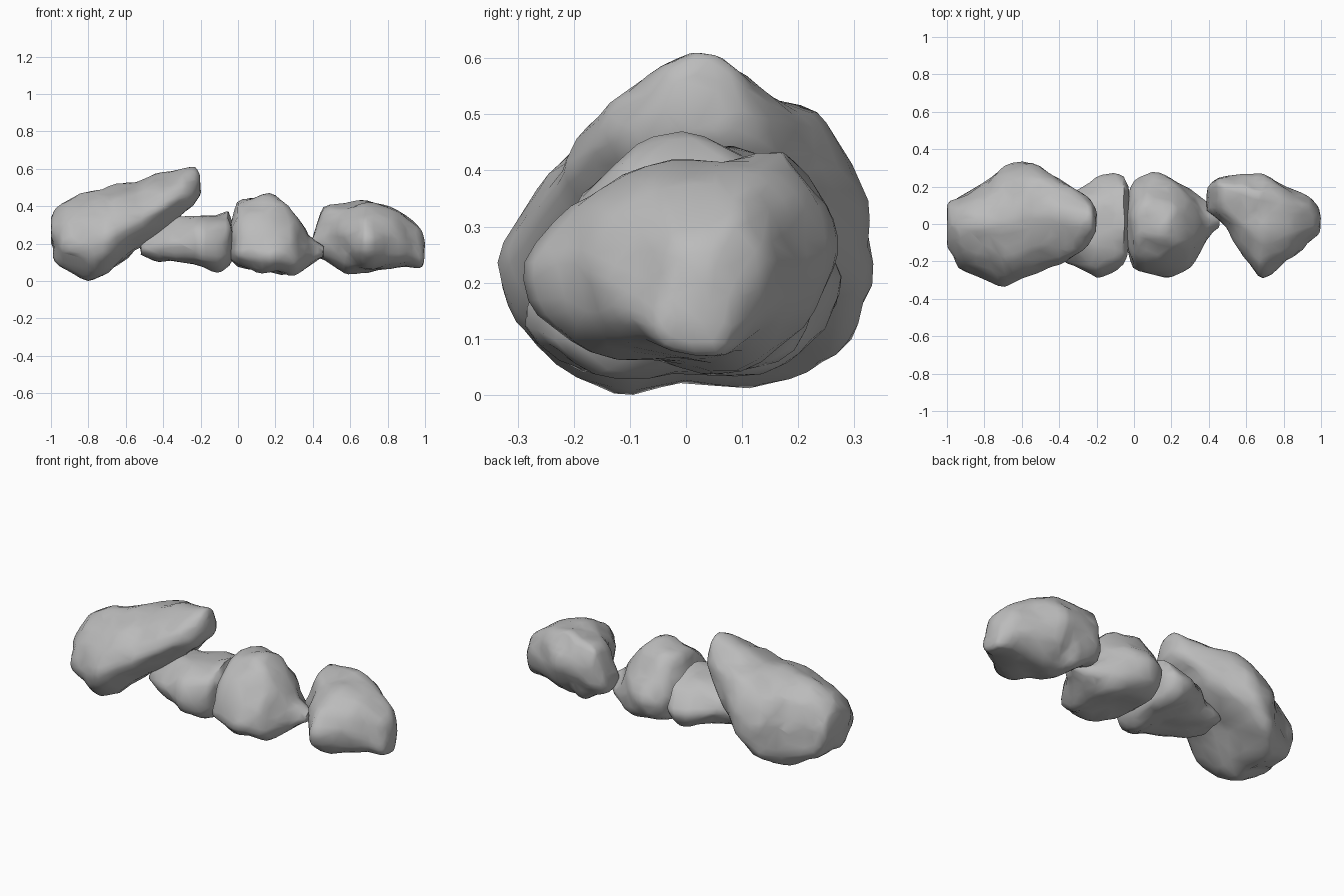
import bpy
import bmesh
import math
from mathutils import Vector, noise

if "Cube" in bpy.data.objects:
    bpy.data.objects.remove(bpy.data.objects["Cube"], do_unlink=True)

stone = bpy.data.materials.new("stone grey")
stone.use_nodes = True
stone.diffuse_color = (0.5, 0.5, 0.5, 1)
stone.node_tree.nodes["Principled BSDF"].inputs["Base Color"].default_value = stone.diffuse_color

STEPS = 3
BUMP = 0.022


def smooth_rows(rows, closed=False):
    """Fill in rows along a soft curve through the given ones."""
    rows = [Vector(row) for row in rows]
    count = len(rows)
    filled = []
    for i in range(count if closed else count - 1):
        if closed:
            a, b, c, d = (rows[(i + k) % count] for k in (-1, 0, 1, 2))
        else:
            a, b, c, d = (rows[min(max(i + k, 0), count - 1)] for k in (-1, 0, 1, 2))
        for step in range(STEPS):
            t = step / STEPS
            enter, leave = (c - a) / 3, (d - b) / 3
            rise = t * t * (3 - 2 * t)
            filled.append(b + (c - b) * rise
                          + enter * t * (1 - t) ** 2 - leave * t * t * (1 - t))
    return filled if closed else filled + [rows[-1]]


def rock(name, stations, profile):
    """Loft a unit profile through x, y range, z range stations (hundredths),
    roughen the skin and simplify it into soft facets."""
    outline = smooth_rows([(u / 100, v / 100) for u, v in profile], closed=True)
    bm = bmesh.new()
    rings = []
    for station in smooth_rows(stations):
        x, y0, y1, z0, z1 = (value / 100 for value in station)
        rings.append([bm.verts.new((x, (y0 + y1) / 2 + (y1 - y0) / 2 * u,
                                    (z0 + z1) / 2 + (z1 - z0) / 2 * v))
                      for u, v in outline])
    for a, b in zip(rings, rings[1:]):
        for i in range(len(outline)):
            bm.faces.new((a[i - 1], a[i], b[i], b[i - 1]))
    for end in (rings[0], rings[-1]):
        bm.faces.new(end)
    bmesh.ops.recalc_face_normals(bm, faces=bm.faces)
    bm.normal_update()
    shifts = [(v, v.normal * BUMP * noise.noise(v.co * 9)) for v in bm.verts]
    for vert, shift in shifts:
        vert.co += shift
        vert.co.z = max(vert.co.z, 0)
        vert.co.x = min(max(vert.co.x, -1), 1)
    mesh = bpy.data.meshes.new(name)
    bm.to_mesh(mesh)
    bm.free()
    mesh.materials.append(stone)
    obj = bpy.data.objects.new(name, mesh)
    bpy.context.collection.objects.link(obj)
    bpy.ops.object.select_all(action="DESELECT")
    obj.select_set(True)
    bpy.context.view_layer.objects.active = obj
    facets = obj.modifiers.new("facets", "DECIMATE")
    facets.ratio = 0.5
    bpy.ops.object.modifier_apply(modifier=facets.name)
    bpy.ops.object.shade_smooth_by_angle(angle=math.radians(50))


# Large slab leaning up over its neighbour
rock("leaning_slab", [
    (-100, -8, 10, 19, 34), (-98, -15, 12, 13, 38), (-93, -23, 14, 7, 43),
    (-80, -29, 22, 0, 47), (-69, -33, 31, 4, 50), (-55, -27, 33, 16, 53),
    (-40, -21, 25, 26, 58), (-30, -16, 18, 35, 59), (-23, -9, 12, 40, 61),
    (-20, -4, 6, 47, 57)],
    [(98, 0), (98, -62), (78, -94), (10, -93), (-25, -100), (-60, -86),
     (-90, -50), (-100, -15), (-84, 35), (-50, 75), (0, 100), (38, 93),
     (70, 70), (90, 38)])

# Small wedge under the slab
rock("wedge_rock", [
    (-52, -10, 8, 14, 22), (-42, -18, 12, 11, 28), (-32, -22, 17, 10, 34),
    (-20, -29, 24, 8, 35), (-11, -27, 28, 6, 35), (-5, -22, 26, 8, 37),
    (-3, -10, 20, 14, 30)],
    [(100, -10), (78, 50), (35, 95), (-30, 100), (-75, 55), (-100, -10),
     (-85, -70), (-40, -100), (20, -90), (78, -72)])

# Upright middle boulder, narrower at the top
rock("middle_boulder", [
    (-4, -12, 10, 12, 30), (0, -23, 23, 7, 42), (10, -27, 27, 5, 45),
    (20, -28, 25, 4, 45), (30, -23, 18, 3, 38), (37, -13, 12, 7, 24),
    (45, -2, 6, 13, 18)],
    [(100, -20), (77, 32), (42, 88), (5, 100), (-28, 95), (-64, 50),
     (-90, -5), (-100, -60), (-65, -98), (0, -95), (60, -92), (92, -70)])

# Rounded boulder at the left end
rock("end_boulder", [
    (39, 7, 20, 17, 25), (41, 6, 22, 14, 30), (46, 2, 25, 11, 39),
    (57, -14, 26, 5, 41), (63, -23, 26, 5, 42), (69, -28, 26, 5, 42),
    (82, -20, 20, 6, 40), (93, -11, 14, 7, 32), (98, -6, 9, 8, 25),
    (100, -3, 4, 13, 20)],
    [(100, 10), (94, 55), (65, 100), (10, 97), (-38, 87), (-74, 58),
     (-100, 0), (-91, -47), (-60, -82), (0, -100), (52, -95), (90, -45)])
